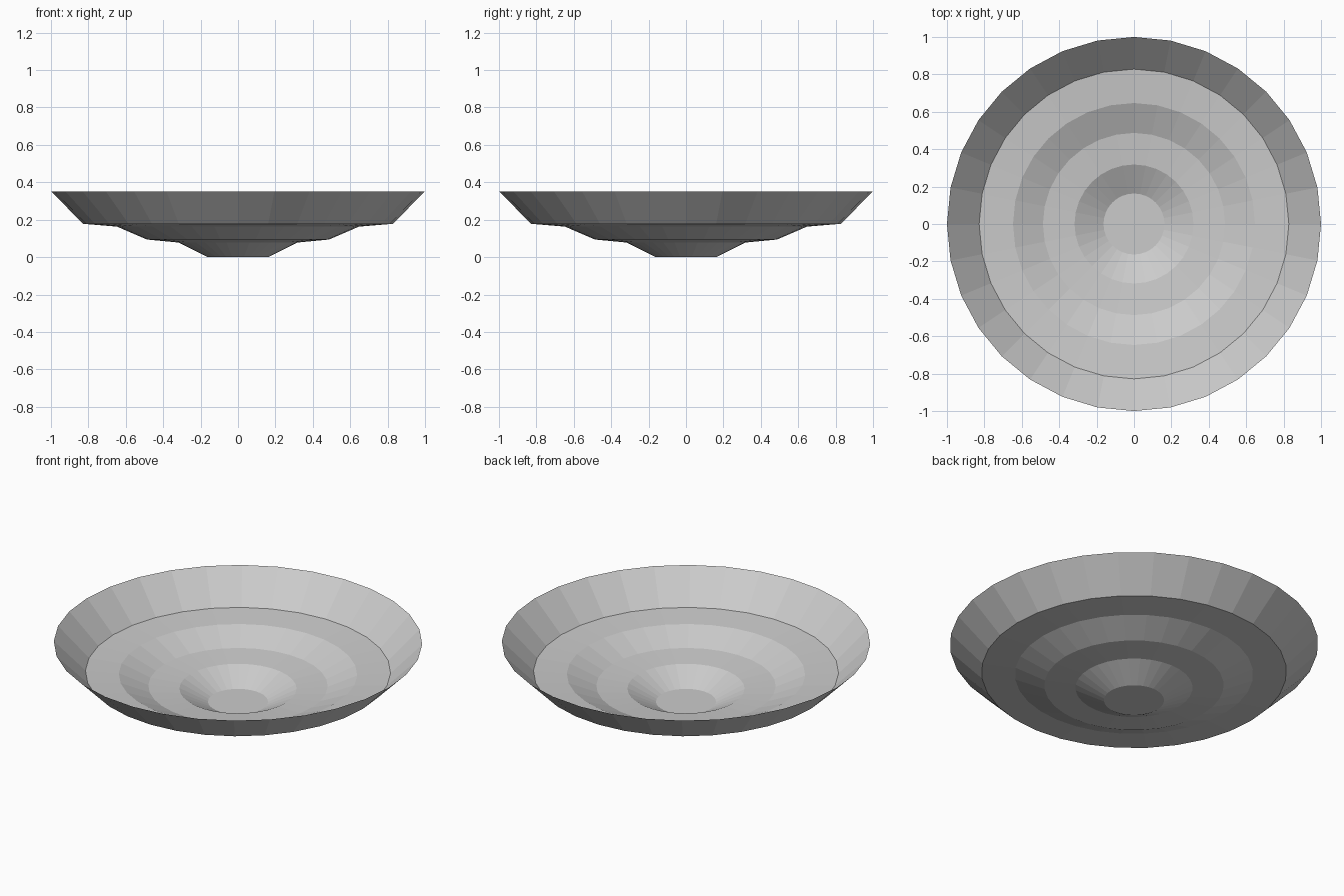
import bpy, bmesh
from math import cos, sin, tau

if "Cube" in bpy.data.objects:
    bpy.data.objects.remove(bpy.data.objects["Cube"])

SIDES = 32
# Stepped bowl profile: radius, height
PROFILE = [(0.163, 0.0), (0.318, 0.078), (0.487, 0.094),
           (0.647, 0.163), (0.828, 0.178), (1.0, 0.352)]

bm = bmesh.new()
rings = [[bm.verts.new((r * cos(tau * i / SIDES), r * sin(tau * i / SIDES), z))
          for i in range(SIDES)] for r, z in PROFILE]

# Flat base disc
bm.faces.new(rings[0])

# Sloping bands, as a thin open sheet
for inner, outer in zip(rings, rings[1:]):
    for i in range(SIDES):
        j = (i + 1) % SIDES
        bm.faces.new((inner[i], inner[j], outer[j], outer[i]))

mesh = bpy.data.meshes.new("stepped_dish")
bm.to_mesh(mesh)
bm.free()
dish = bpy.data.objects.new("stepped_dish", mesh)
bpy.context.collection.objects.link(dish)
